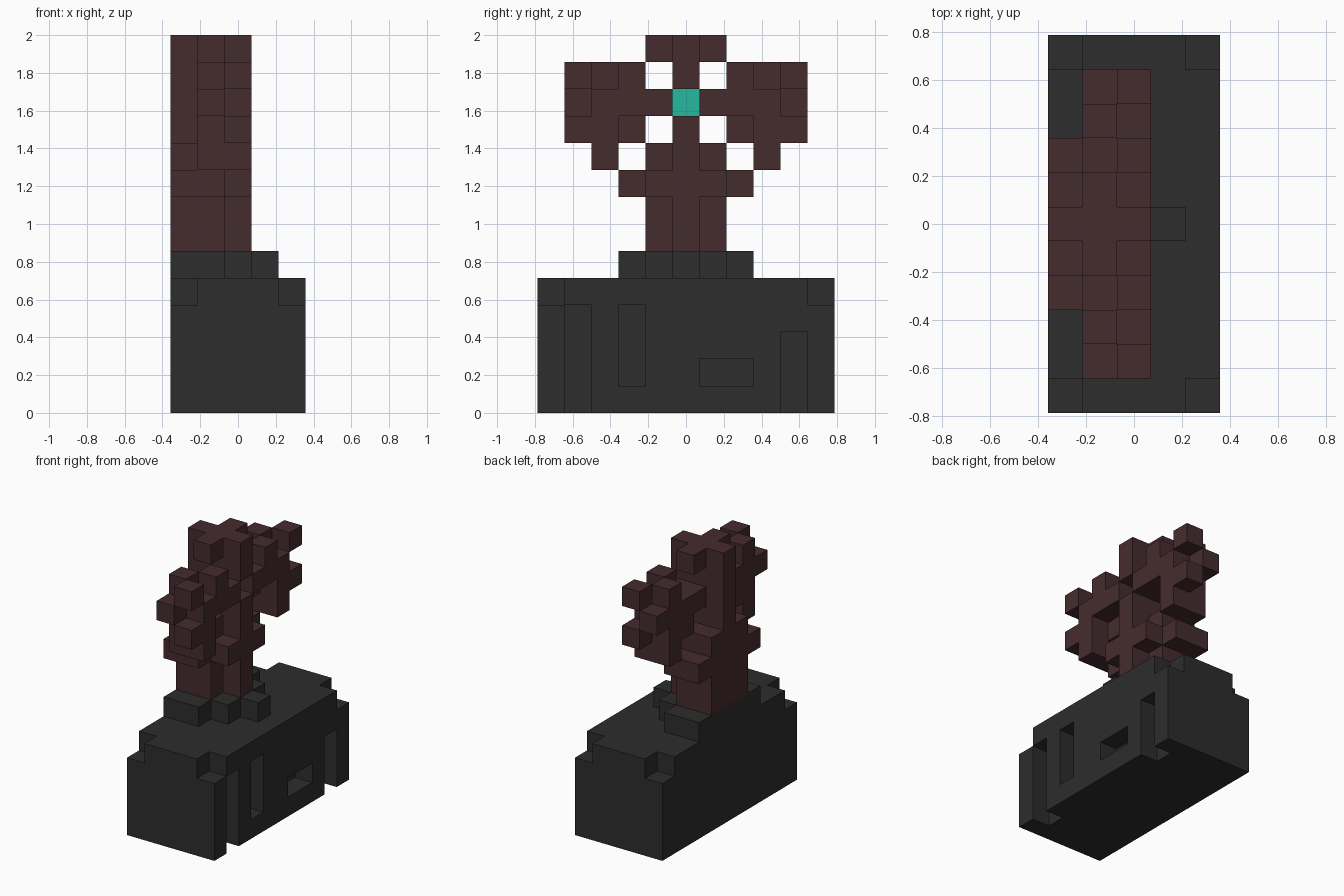
import bpy
import bmesh
from itertools import product
from mathutils import Vector

cube = bpy.data.objects.get("Cube")
if cube:
    bpy.data.objects.remove(cube, do_unlink=True)

UNIT = 1 / 7                      # edge of one block
NX, NY = 5, 11                    # footprint in blocks


def material(name, colour):
    mat = bpy.data.materials.new(name)
    mat.use_nodes = True
    mat.diffuse_color = (*colour, 1)
    bsdf = mat.node_tree.nodes["Principled BSDF"]
    bsdf.inputs["Base Color"].default_value = (*colour, 1)
    bsdf.inputs["Roughness"].default_value = 0.8
    return mat


charcoal = material("charcoal stone", (0.026, 0.026, 0.026))
maroon = material("dark maroon", (0.060, 0.025, 0.027))
teal = material("teal gem", (0.018, 0.479, 0.352))


def box(x0, x1, y0, y1, z0, z1):
    """Block cells in an inclusive index range."""
    return set(product(range(x0, x1 + 1), range(y0, y1 + 1), range(z0, z1 + 1)))


def mirror_y(cells):
    return {(x, NY - 1 - y, z) for x, y, z in cells}


def build(name, cells, mat):
    """Make one mesh from the outer faces of a set of block cells."""
    bm = bmesh.new()
    corners = {}

    def corner(p):
        key = tuple(int(round(c)) for c in p)
        if key not in corners:
            corners[key] = bm.verts.new(((key[0] - NX / 2) * UNIT,
                                         (key[1] - NY / 2) * UNIT, key[2] * UNIT))
        return corners[key]

    for cell in cells:
        base = Vector(cell)
        for axis in range(3):
            u, v = Vector(), Vector()
            u[(axis + 1) % 3] = 1
            v[(axis + 2) % 3] = 1
            for side in (0, 1):
                step = Vector()
                step[axis] = 1
                neighbour = base + step * (2 * side - 1)
                if tuple(int(c) for c in neighbour) in cells:
                    continue
                o = base + step * side
                ring = [o, o + u, o + u + v, o + v]
                if side == 0:
                    ring.reverse()
                bm.faces.new([corner(p) for p in ring])

    mesh = bpy.data.meshes.new(name)
    bm.to_mesh(mesh)
    bm.free()
    mesh.materials.append(mat)
    obj = bpy.data.objects.new(name, mesh)
    bpy.context.collection.objects.link(obj)
    return obj


# Heavy base: top corners notched, slots cut one block deep in the +x side
base = box(0, 4, 0, 10, 0, 4)
for x, y in product((0, 4), (0, 10)):
    base.discard((x, y, 4))
base -= box(4, 4, 1, 1, 0, 3)      # tall open slot
base -= box(4, 4, 3, 3, 1, 3)      # closed slot
base -= box(4, 4, 6, 7, 1, 1)      # low window
base -= box(4, 4, 9, 9, 0, 2)      # short open slot
build("base", base, charcoal)

# Stepped plinth under the trunk
plinth = box(0, 1, 3, 7, 5, 5) | box(2, 2, 4, 6, 5, 5) | box(3, 3, 5, 5, 5, 5)
build("plinth", plinth, charcoal)

# Trunk with a collar, a central spine and a cross-shaped crown
trunk = box(0, 1, 4, 6, 6, 9) | box(2, 2, 5, 5, 6, 9)
trunk |= box(0, 1, 3, 7, 8, 8) | box(2, 2, 4, 6, 8, 8)
trunk |= box(0, 2, 5, 5, 10, 13) | box(1, 1, 4, 6, 13, 13)
gem = {(1, 5, 11)}
trunk -= gem | {(2, 5, 11)}        # socket
build("trunk", trunk, maroon)
build("gem", gem, teal)

# Side wings of staggered blocks
wing = box(1, 1, 1, 4, 11, 11) | box(2, 2, 2, 4, 11, 11)   # arm
wing |= {(2, 1, 12), (1, 2, 12), (2, 3, 12)}               # upper studs
wing |= {(2, 1, 10), (1, 3, 10)}                           # lower studs
wing |= box(1, 2, 2, 2, 9, 10)                             # hanging block
build("front_wing", wing, maroon)
build("back_wing", mirror_y(wing), maroon)
